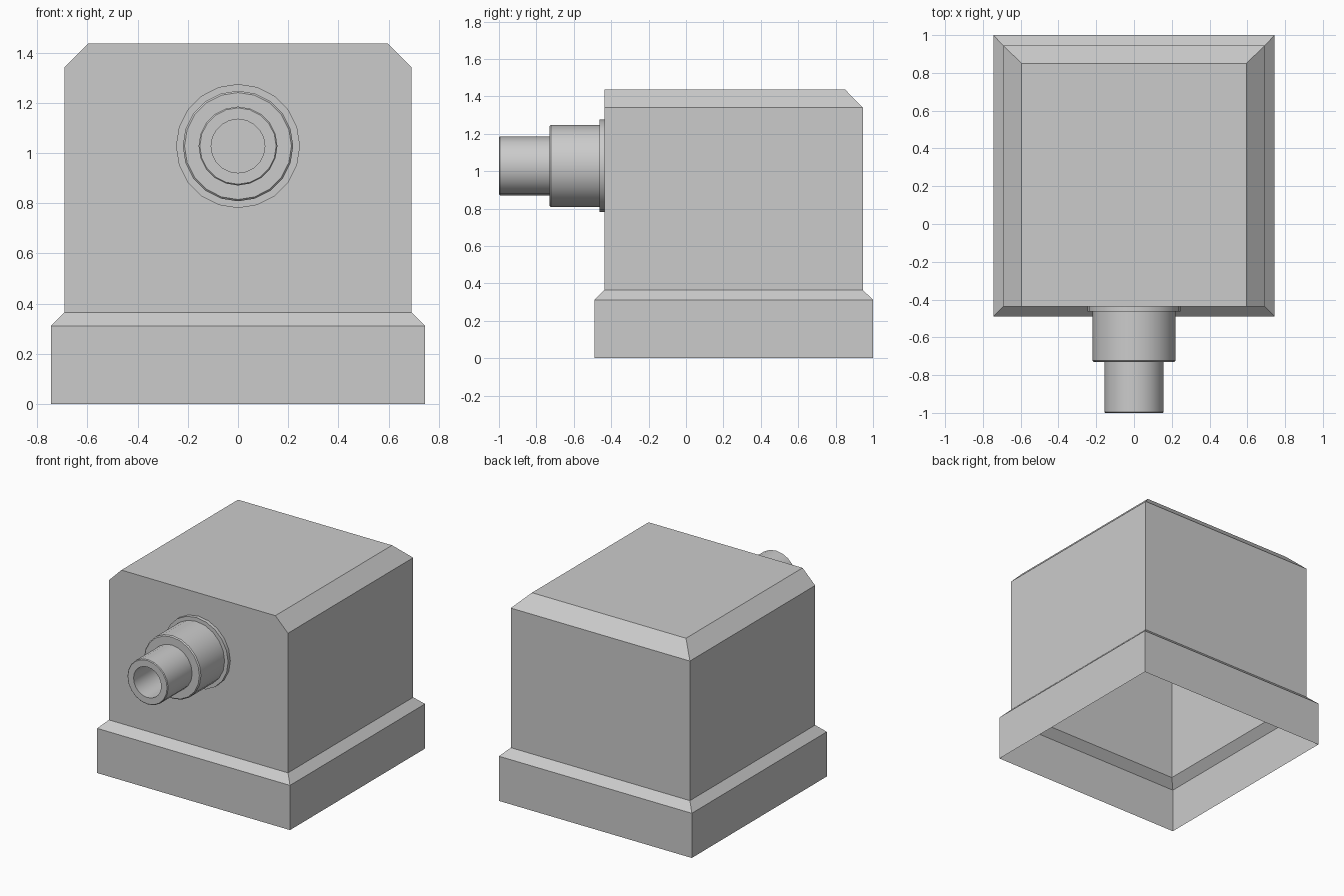
import bpy, bmesh, math

if "Cube" in bpy.data.objects:
    bpy.data.objects.remove(bpy.data.objects["Cube"])


def make_object(name, bm):
    mesh = bpy.data.meshes.new(name)
    bm.to_mesh(mesh)
    bm.free()
    obj = bpy.data.objects.new(name, mesh)
    bpy.context.collection.objects.link(obj)
    return obj


def loft(bm, rings):
    """Join successive closed rings of points with quads; return the vertex rings."""
    rows = [[bm.verts.new(p) for p in ring] for ring in rings]
    for low, high in zip(rows, rows[1:]):
        n = len(low)
        for i in range(n):
            j = (i + 1) % n
            bm.faces.new((low[i], low[j], high[j], high[i]))
    return rows


# Housing: thin shell, open underneath; each level is half width, front y, back y, z
levels = [
    (0.745, -0.49, 1.0, 0.0),
    (0.745, -0.49, 1.0, 0.312),
    (0.692, -0.437, 0.945, 0.365),
    (0.692, -0.437, 0.945, 1.34),
    (0.595, -0.437, 0.85, 1.437),
]
bm = bmesh.new()
rows = loft(bm, [[(-w, f, z), (w, f, z), (w, b, z), (-w, b, z)]
                 for w, f, b, z in levels])
bm.faces.new(rows[-1])
make_object("housing", bm)

# Nozzle: flange, thick collar and hollow pipe turned around the y axis (radius, y)
SIDES = 20
CENTRE_Z = 1.028
profile = [
    (0.247, -0.437), (0.247, -0.462), (0.22, -0.462), (0.22, -0.723),
    (0.213, -0.73), (0.157, -0.73), (0.157, -0.995), (0.152, -1.0),
    (0.107, -1.0), (0.107, -0.45),
]
bm = bmesh.new()
angles = [2 * math.pi * i / SIDES for i in range(SIDES)]
rows = loft(bm, [[(r * math.cos(a), y, CENTRE_Z + r * math.sin(a)) for a in angles]
                 for r, y in profile])
bm.faces.new(rows[-1])  # bottom of the bore
bmesh.ops.recalc_face_normals(bm, faces=bm.faces)
nozzle = make_object("nozzle", bm)

bpy.context.view_layer.objects.active = nozzle
nozzle.select_set(True)
bpy.ops.object.shade_smooth_by_angle(angle=math.radians(30))
